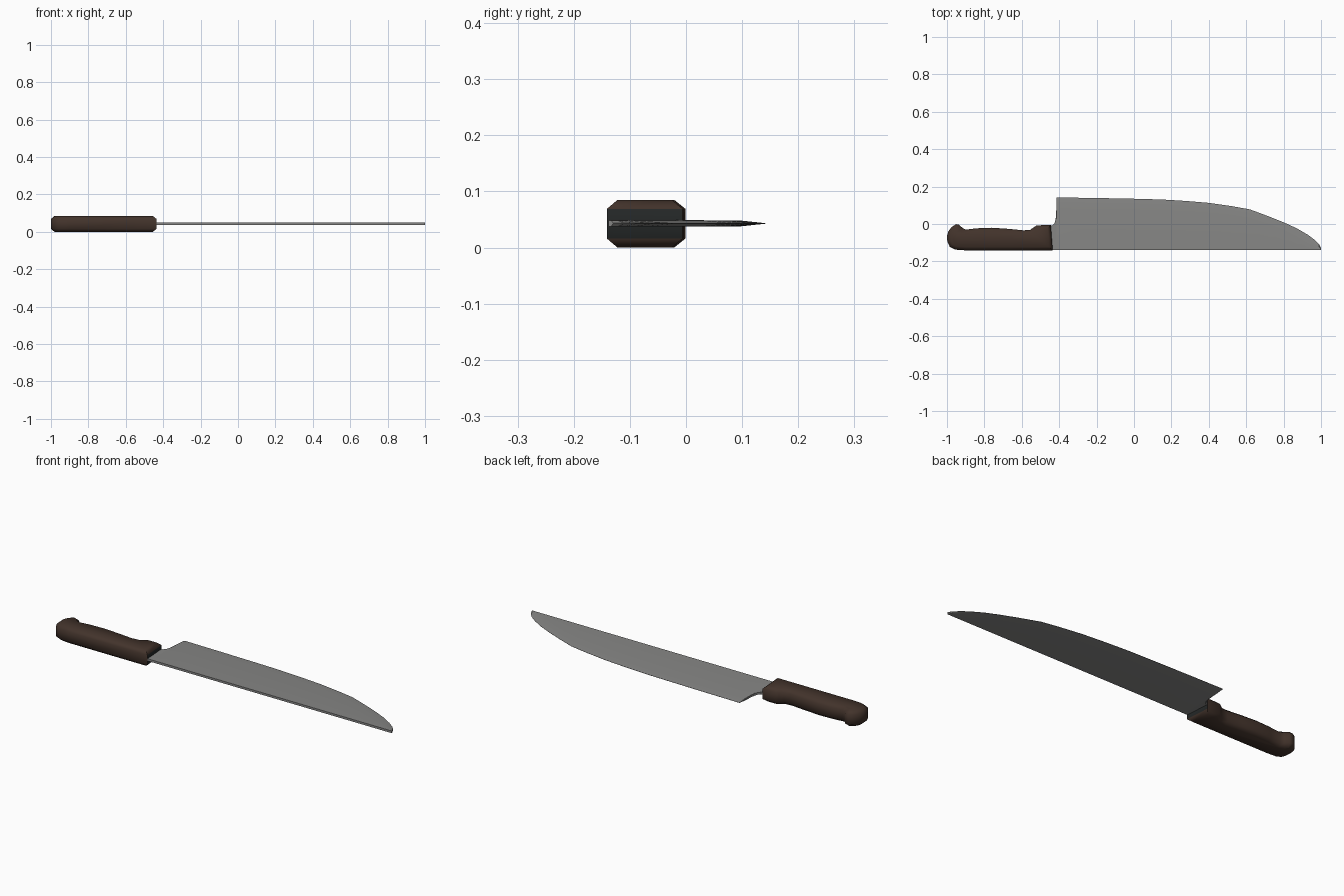
import bpy, bmesh, math

if "Cube" in bpy.data.objects:
    bpy.data.objects.remove(bpy.data.objects["Cube"])

def material(name, rgb):
    m = bpy.data.materials.new(name)
    m.diffuse_color = (*rgb, 1)
    m.use_nodes = True
    m.node_tree.nodes["Principled BSDF"].inputs["Base Color"].default_value = m.diffuse_color
    return m

BROWN = material("dark brown wood", (0.055, 0.033, 0.024))
DARK = material("charcoal handle end", (0.018, 0.021, 0.021))
STEEL = material("grey steel", (0.24, 0.24, 0.235))

def finish(name, bm, mats, angle):
    bmesh.ops.recalc_face_normals(bm, faces=bm.faces)
    me = bpy.data.meshes.new(name)
    bm.to_mesh(me)
    bm.free()
    ob = bpy.data.objects.new(name, me)
    bpy.context.collection.objects.link(ob)
    for m in mats:
        me.materials.append(m)
    bpy.ops.object.select_all(action='DESELECT')
    ob.select_set(True)
    bpy.context.view_layer.objects.active = ob
    bpy.ops.object.shade_smooth_by_angle(angle=math.radians(angle))
    return ob

# Handle: side profile extruded through its thickness, with chamfered rims
profile = [(-0.435, -0.141), (-0.445, -0.006), (-0.52, -0.007), (-0.535, -0.017),
           (-0.555, -0.031), (-0.59, -0.034), (-0.67, -0.026), (-0.76, -0.020),
           (-0.84, -0.023), (-0.90, -0.030), (-0.918, -0.020), (-0.935, -0.004),
           (-0.952, -0.001), (-0.975, -0.016), (-0.993, -0.040), (-1.0, -0.065),
           (-0.998, -0.095), (-0.985, -0.122), (-0.955, -0.137), (-0.90, -0.141)]
H, RIM = 0.085, 0.016
bm = bmesh.new()
n = len(profile)

def inset(i, d):
    (ax, ay), (bx, by), (cx, cy) = profile[i - 1], profile[i], profile[(i + 1) % n]
    l1, l2 = math.hypot(bx - ax, by - ay), math.hypot(cx - bx, cy - by)
    n1 = (-(by - ay) / l1, (bx - ax) / l1)
    n2 = (-(cy - by) / l2, (cx - bx) / l2)
    k = d / (1 + n1[0] * n2[0] + n1[1] * n2[1])
    return bx + (n1[0] + n2[0]) * k, by + (n1[1] + n2[1]) * k

rings = []
for z, d in ((0, 0.019), (RIM, 0), (H - RIM, 0), (H, 0.019)):
    rings.append([bm.verts.new((*inset(i, d), z)) for i in range(n)])
for a, b in zip(rings, rings[1:]):
    for i in range(n):
        j = (i + 1) % n
        bm.faces.new((a[i], a[j], b[j], b[i]))
bm.faces.new(rings[0])
bm.faces.new(rings[-1])
bmesh.ops.recalc_face_normals(bm, faces=bm.faces)
for f in bm.faces:
    f.normal_update()
    f.material_index = 1 if f.normal.x > 0.9 else 0
finish("handle", bm, [BROWN, DARK], 50)

# Blade: cross-sections along x as (x, cutting edge y, edge thickness factor)
SPINE, ZC, T = -0.138, 0.043, 0.0058
cols = [(-0.47, -0.012, 1), (-0.437, -0.008, 1), (-0.425, 0.005, 1), (-0.419, 0.025, 1),
        (-0.416, 0.06, 0.9), (-0.414, 0.142, 0.08), (-0.2, 0.139, 0.08), (0.0, 0.135, 0.08),
        (0.15, 0.131, 0.08), (0.28, 0.123, 0.08), (0.40, 0.113, 0.08), (0.52, 0.096, 0.08),
        (0.62, 0.078, 0.08), (0.72, 0.041, 0.08), (0.80, 0.009, 0.08), (0.87, -0.023, 0.08),
        (0.93, -0.058, 0.08), (0.97, -0.088, 0.08), (0.99, -0.110, 0.08), (1.0, -0.130, 0.08)]
bm = bmesh.new()
sections = []
for x, e, k in cols:
    mid = e - min(0.045, (e - SPINE) * 0.4)
    pts = [(SPINE, -T), (mid, -T * 0.9), (e, -T * k), (e, T * k), (mid, T * 0.9), (SPINE, T)]
    sections.append([bm.verts.new((x, y, ZC + dz)) for y, dz in pts])
for a, b in zip(sections, sections[1:]):
    for i in range(6):
        j = (i + 1) % 6
        bm.faces.new((a[i], a[j], b[j], b[i]))
bm.faces.new(sections[0])
bm.faces.new(sections[-1])
finish("blade", bm, [STEEL], 30)
